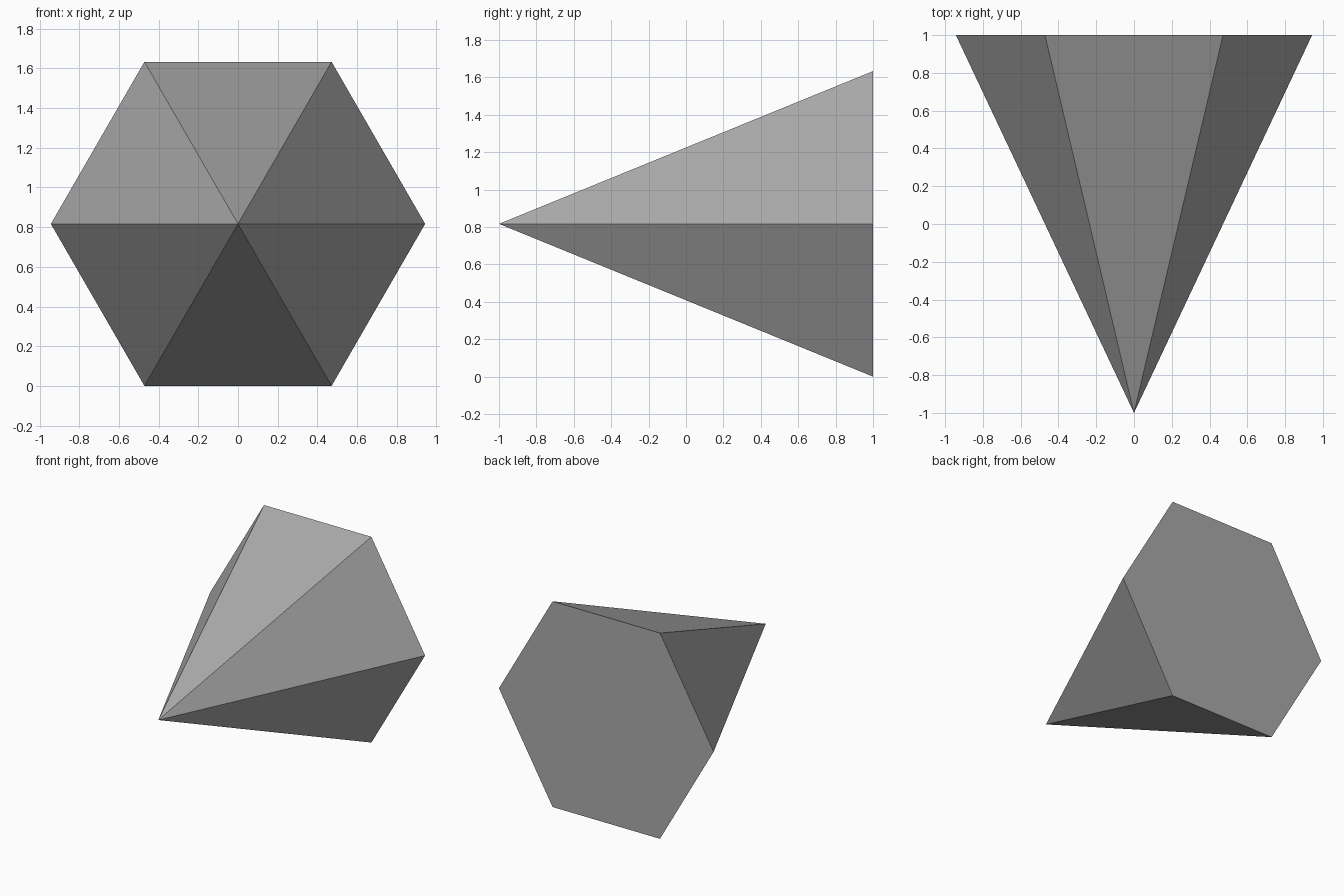
import bpy
import bmesh
from math import radians, sqrt
from mathutils import Matrix

cube = bpy.data.objects.get("Cube")
if cube:
    bpy.data.objects.remove(cube, do_unlink=True)

RADIUS = 0.943
LENGTH = 2.0
MID_HEIGHT = RADIUS * sqrt(3) / 2  # lowest flat side rests on the ground

# Plain grey surface
grey = bpy.data.materials.new("grey")
grey.use_nodes = True
colour = (0.4, 0.4, 0.4, 1.0)
grey.diffuse_color = colour
grey.node_tree.nodes["Principled BSDF"].inputs["Base Color"].default_value = colour

# Six-sided pyramid with its tip towards the front and a flat back cap
bm = bmesh.new()
bmesh.ops.create_cone(bm, cap_ends=True, segments=6, radius1=RADIUS, radius2=0, depth=LENGTH)
bmesh.ops.remove_doubles(bm, verts=bm.verts, dist=0.0001)
place = (Matrix.Translation((0, 0, MID_HEIGHT))
         @ Matrix.Rotation(radians(90), 4, "X")
         @ Matrix.Rotation(radians(30), 4, "Z"))
bmesh.ops.transform(bm, matrix=place, verts=bm.verts)
bmesh.ops.recalc_face_normals(bm, faces=bm.faces)

mesh = bpy.data.meshes.new("hexagonal_pyramid")
bm.to_mesh(mesh)
bm.free()
mesh.materials.append(grey)
pyramid = bpy.data.objects.new("hexagonal_pyramid", mesh)
bpy.context.collection.objects.link(pyramid)
